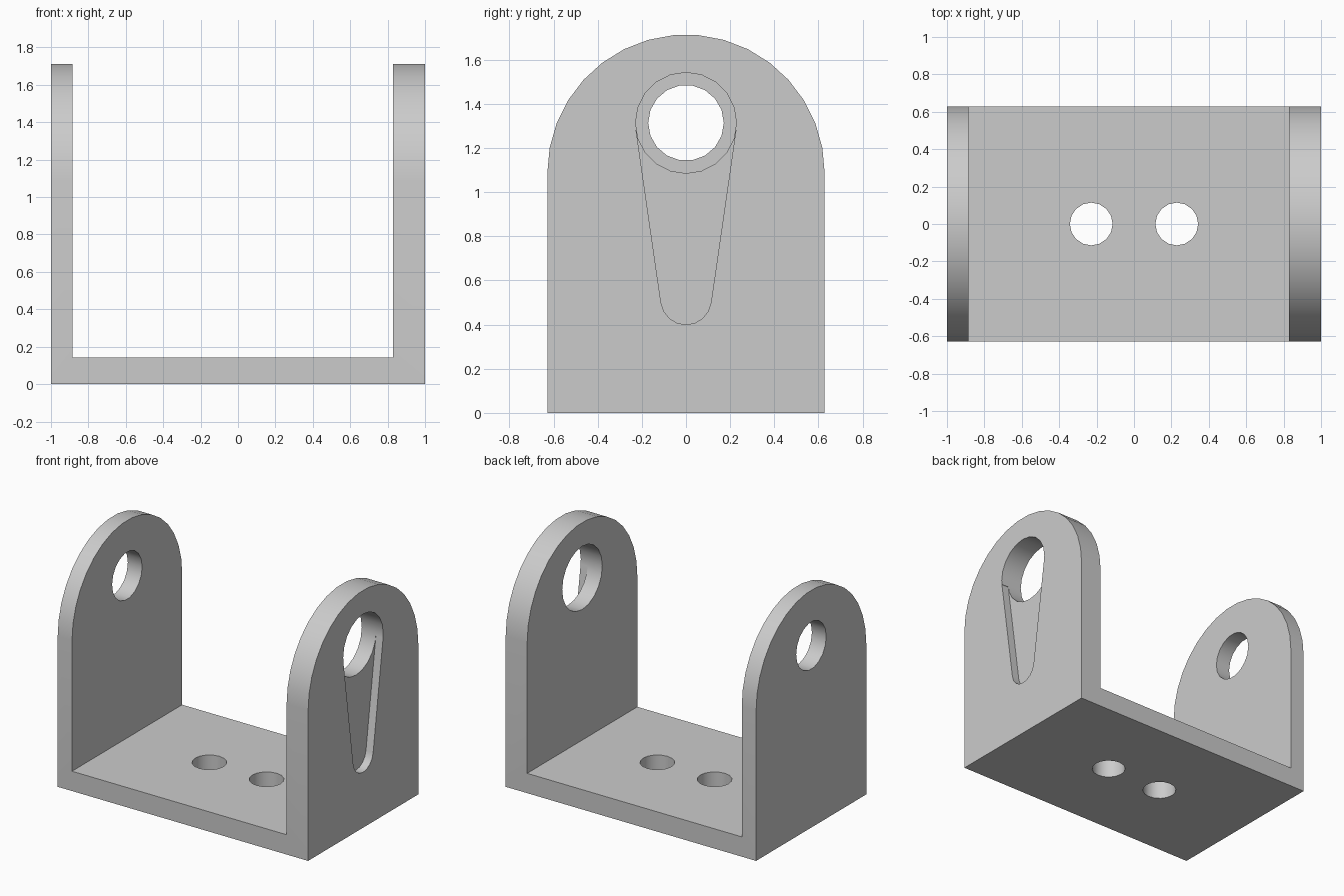
import bpy, bmesh, math
from mathutils import Vector

if "Cube" in bpy.data.objects:
    bpy.data.objects.remove(bpy.data.objects["Cube"], do_unlink=True)

U = 2 / 35                      # design unit of the bracket
HALF_DEPTH = 11 * U
PIVOT_Z = 23 * U

grey = bpy.data.materials.new("plain grey")
grey.use_nodes = True
colour = (0.6, 0.6, 0.6, 1)
grey.diffuse_color = colour
grey.node_tree.nodes["Principled BSDF"].inputs["Base Color"].default_value = colour


def prism(name, points, offset):
    """Extrude a closed 3D outline along offset."""
    bm = bmesh.new()
    face = bm.faces.new([bm.verts.new(p) for p in points])
    new = bmesh.ops.extrude_face_region(bm, geom=[face])["geom"]
    bmesh.ops.translate(bm, vec=Vector(offset),
                        verts=[g for g in new if isinstance(g, bmesh.types.BMVert)])
    bmesh.ops.recalc_face_normals(bm, faces=bm.faces)
    mesh = bpy.data.meshes.new(name)
    bm.to_mesh(mesh)
    bm.free()
    mesh.materials.append(grey)
    obj = bpy.data.objects.new(name, mesh)
    bpy.context.collection.objects.link(obj)
    return obj


def arc(cx, cy, r, start, end, steps):
    angles = [start + (end - start) * i / steps for i in range(steps + 1)]
    return [(cx + r * math.cos(a), cy + r * math.sin(a)) for a in angles]


def circle(cx, cy, r, sides):
    return arc(cx, cy, r, 0, math.tau, sides)[:-1]


def along_x(name, outline, x0, x1):
    return prism(name, [(x0, y, z) for y, z in outline], (x1 - x0, 0, 0))


def apply_boolean(target, cutter, operation):
    mod = target.modifiers.new(cutter.name, 'BOOLEAN')
    mod.operation, mod.object, mod.solver = operation, cutter, 'EXACT'
    bpy.context.view_layer.objects.active = target
    bpy.ops.object.modifier_apply(modifier=mod.name)
    bpy.data.objects.remove(cutter, do_unlink=True)


# U-shaped channel: thin right wall, thick left wall, flat base
left_in, right_in, floor, top = 1 - 3 * U, -1 + 2 * U, 2.5 * U, 2
channel = [(-1, 0), (1, 0), (1, top), (left_in, top), (left_in, floor),
           (right_in, floor), (right_in, top), (-1, top)]
bracket = prism("bracket", [(x, -0.8, z) for x, z in channel], (0, 1.6, 0))

# Rounded wall outline
arch = [(-HALF_DEPTH, -0.2), (HALF_DEPTH, -0.2)]
arch += arc(0, 19 * U, HALF_DEPTH, 0, math.pi, 17)
apply_boolean(bracket, along_x("arch_cutter", arch, -1.2, 1.2), 'INTERSECT')

# Pivot holes
apply_boolean(bracket, along_x("small_hole", circle(0, PIVOT_Z, 3 * U, 18), -1.2, -0.5), 'DIFFERENCE')
apply_boolean(bracket, along_x("large_hole", circle(0, PIVOT_Z, 4 * U, 20), 0.5, 1.2), 'DIFFERENCE')

# Shallow tapered slot in the outer left face
tilt = math.asin(2 * U / (14 * U))
slot = arc(0, 9 * U, 2 * U, math.pi + tilt, math.tau - tilt, 8)
slot = [(y, z + 0) for y, z in slot]
tops = [(s * 4 * U * math.cos(tilt), PIVOT_Z - 4 * U * math.sin(tilt)) for s in (1, -1)]
apply_boolean(bracket, along_x("slot_cutter", slot + tops, 1 - U, 1.2), 'DIFFERENCE')

# Mounting holes in the base
for side in (-1, 1):
    ring = circle(side * 4 * U, 0, 2 * U, 16)
    cutter = prism("base_hole", [(x, y, -0.2) for x, y in ring], (0, 0, 0.6))
    apply_boolean(bracket, cutter, 'DIFFERENCE')

bpy.ops.object.select_all(action='DESELECT')
bracket.select_set(True)
bpy.context.view_layer.objects.active = bracket
bpy.ops.object.shade_smooth_by_angle(angle=math.radians(30))
